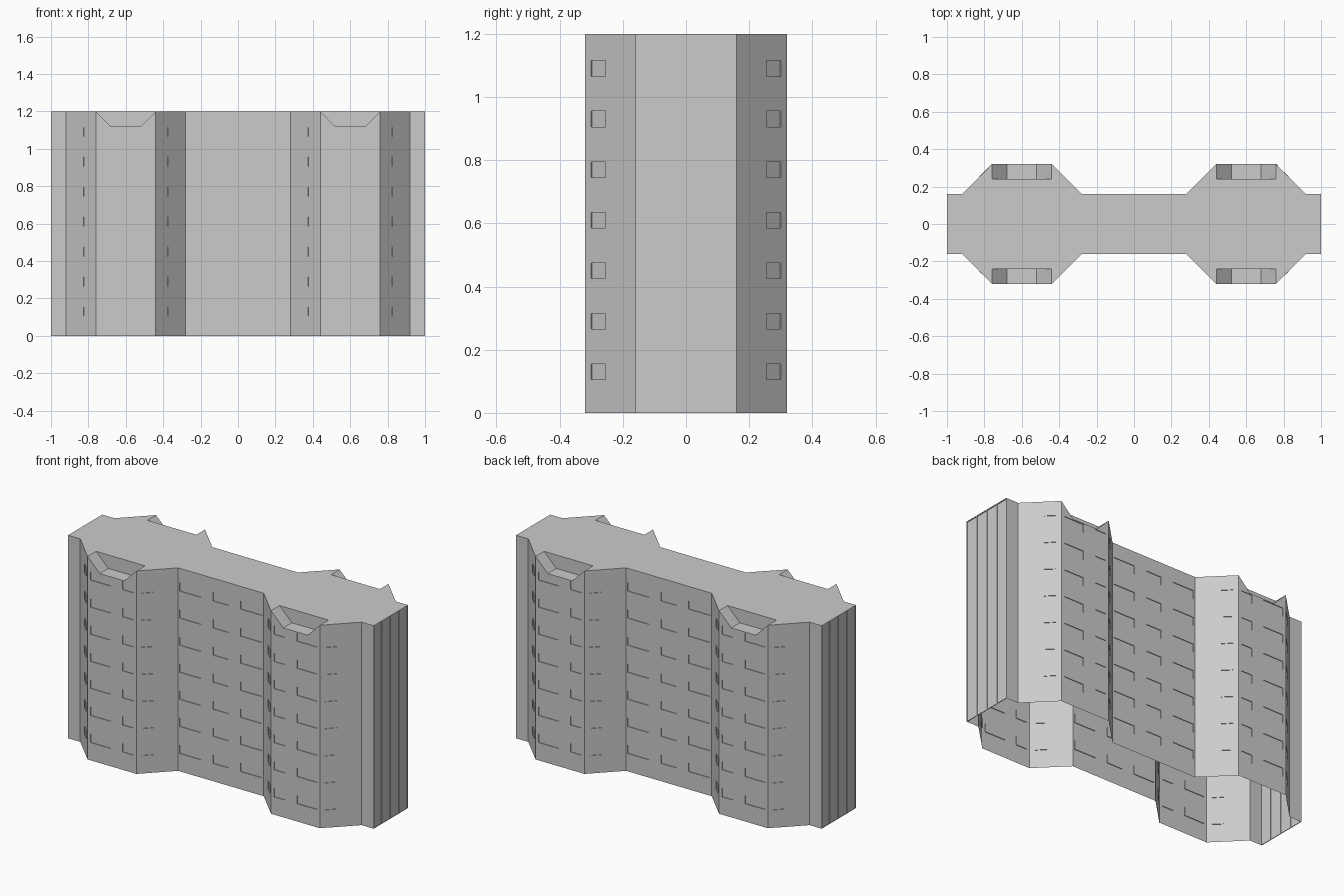
import bpy, bmesh
from mathutils import Vector

if "Cube" in bpy.data.objects:
    bpy.data.objects.remove(bpy.data.objects["Cube"])

H, NOTCH_Z, DEPTH = 1.2, 1.12, 0.004
UP = Vector((0, 0, 1))
FLOORS = [(0.105 + 0.16 * i, 0.155 + 0.16 * i) for i in range(7)]


def face(bm, pts):
    bm.faces.new([bm.verts.new(p) for p in pts])


def wall(bm, a, b, spans=(), rows=FLOORS, top=H):
    """Flat wall from a to b with shallow recessed panels at spans x rows."""
    a, b = Vector((*a, 0)), Vector((*b, 0))
    d = (b - a).normalized()
    inward = Vector((-d.y, d.x, 0)) * DEPTH
    us = sorted({0, round((b - a).length, 5), *[u for s in spans for u in s]})
    zs = sorted({0, top, *[z for r in rows for z in r]}) if spans else [0, top]
    for u0, u1 in zip(us, us[1:]):
        for z0, z1 in zip(zs, zs[1:]):
            q = [a + d * u + UP * z for u, z in ((u0, z0), (u1, z0), (u1, z1), (u0, z1))]
            if (u0, u1) in spans and (z0, z1) in rows:
                r = [p + inward for p in q]
                face(bm, r)
                for i in range(4):
                    j = (i + 1) % 4
                    # no reveal on the mirror plane
                    if abs(q[i].x) + abs(q[j].x) > 1e-4:
                        face(bm, (q[i], q[j], r[j], r[i]))
            else:
                face(bm, q)


def finish(name, bm):
    """Weld, and mirror the quarter to all four sides."""
    bmesh.ops.remove_doubles(bm, verts=bm.verts, dist=1e-5)
    me = bpy.data.meshes.new(name)
    bm.to_mesh(me)
    bm.free()
    ob = bpy.data.objects.new(name, me)
    bpy.context.collection.objects.link(ob)
    m = ob.modifiers.new("mirror", 'MIRROR')
    m.use_axis = (True, True, False)
    m.merge_threshold = 1e-4


# End wall with tall recessed strips
bm = bmesh.new()
wall(bm, (-1, 0), (-1, -0.16), ((0.004, 0.077), (0.085, 0.156)), [(0, 1.195)])
finish("end_walls", bm)

# Facade: end return, angled bay, recessed centre
bm = bmesh.new()
wall(bm, (-1, -0.16), (-0.92, -0.16))
wall(bm, (-0.92, -0.16), (-0.76, -0.32), ((0.134, 0.198),))
wall(bm, (-0.76, -0.32), (-0.44, -0.32), ((0.02, 0.15), (0.23, 0.30)), top=NOTCH_Z)
wall(bm, (-0.44, -0.32), (-0.28, -0.16), ((0.028, 0.092),))
wall(bm, (-0.28, -0.16), (0, -0.16), ((0.01, 0.15), (0.23, 0.28)))
# Triangles of bay front beside the roof notch
y = -0.32
face(bm, ((-0.76, y, NOTCH_Z), (-0.68, y, NOTCH_Z), (-0.76, y, H)))
face(bm, ((-0.52, y, NOTCH_Z), (-0.44, y, NOTCH_Z), (-0.44, y, H)))
finish("facade_walls", bm)

# Roof notch: sloped sides, floor and back wall
bm = bmesh.new()
prof = [(-0.76, H), (-0.68, NOTCH_Z), (-0.52, NOTCH_Z), (-0.44, H)]
for (x0, z0), (x1, z1) in zip(prof, prof[1:]):
    face(bm, ((x0, -0.32, z0), (x1, -0.32, z1), (x1, -0.24, z1), (x0, -0.24, z0)))
face(bm, [(x, -0.24, z) for x, z in prof])
finish("roof_notches", bm)

# Flat roof around the notches
bm = bmesh.new()
face(bm, [(x, y, H) for x, y in (
    (-1, 0), (-1, -0.16), (-0.92, -0.16), (-0.76, -0.32), (-0.76, -0.24),
    (-0.44, -0.24), (-0.44, -0.32), (-0.28, -0.16), (0, -0.16), (0, 0))])
finish("roof", bm)
